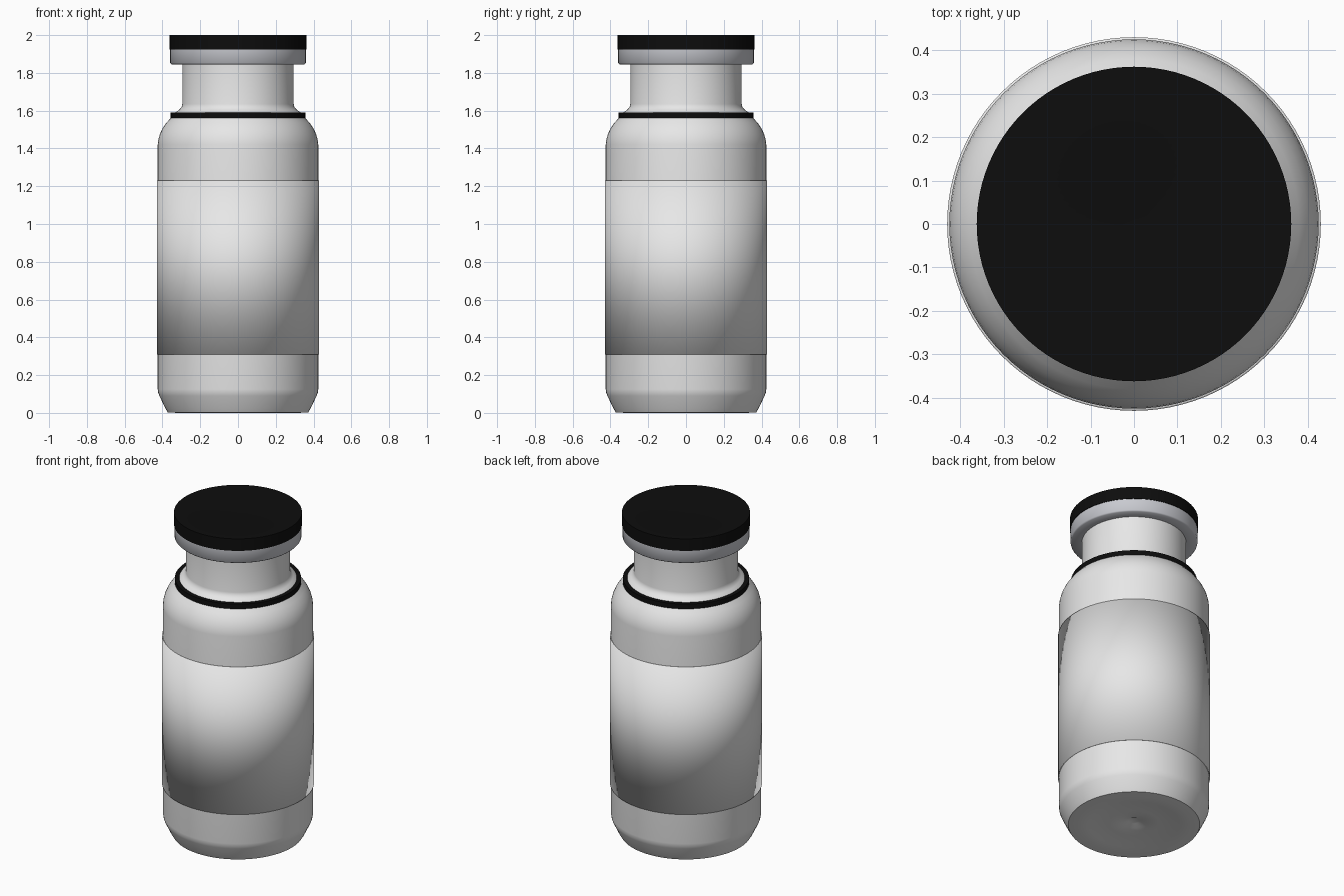
import bpy, math

if "Cube" in bpy.data.objects:
    bpy.data.objects.remove(bpy.data.objects["Cube"])


def material(name, rgb):
    m = bpy.data.materials.new(name)
    m.diffuse_color = (*rgb, 1)
    m.use_nodes = True
    m.node_tree.nodes["Principled BSDF"].inputs["Base Color"].default_value = m.diffuse_color
    return m


white = material("white", (0.8, 0.8, 0.8))
grey = material("cool grey", (0.58, 0.59, 0.63))
black = material("black", (0.004, 0.004, 0.004))


def lathe(name, profile, mat, closed=False, sharp=30, n=96):
    """Revolve (radius, height) points around z; listed from bottom to top on the outside."""
    verts, rings, faces = [], [], []
    for r, z in profile:
        start = len(verts)
        if r == 0:
            verts.append((0, 0, z))
            rings.append([start] * n)
        else:
            verts += [(r * math.cos(2 * math.pi * i / n), r * math.sin(2 * math.pi * i / n), z) for i in range(n)]
            rings.append(list(range(start, start + n)))
    pairs = list(zip(rings, rings[1:] + rings[:1])) if closed else list(zip(rings, rings[1:]))
    for a, b in pairs:
        for i in range(n):
            j = (i + 1) % n
            faces.append(list(dict.fromkeys((a[i], a[j], b[j], b[i]))))
    me = bpy.data.meshes.new(name)
    me.from_pydata(verts, [], faces)
    me.materials.append(mat)
    ob = bpy.data.objects.new(name, me)
    bpy.context.collection.objects.link(ob)
    bpy.ops.object.select_all(action='DESELECT')
    ob.select_set(True)
    bpy.context.view_layer.objects.active = ob
    if sharp:
        bpy.ops.object.shade_smooth_by_angle(angle=math.radians(sharp))
    else:
        bpy.ops.object.shade_smooth()
    return ob


# Bottle body: dimpled base, chamfered foot, straight wall, rounded shoulder and neck
lathe("bottle_body", [
    (0, 0.03), (0.03, 0.028), (0.06, 0.016), (0.14, 0.012), (0.22, 0.01), (0.26, 0.003),
    (0.32, 0), (0.372, 0.003), (0.385, 0.025), (0.416, 0.09), (0.422, 0.105), (0.425, 0.125),
    (0.425, 1.42), (0.422, 1.445), (0.414, 1.475), (0.4, 1.505), (0.38, 1.535),
    (0.355, 1.562), (0.335, 1.588), (0.312, 1.604), (0.299, 1.618), (0.295, 1.635),
    (0.295, 1.86)], white, sharp=50)

# Wrap-around label sleeve, softly shaded across its thin edges
lathe("label_sleeve", [(0.42, 0.31), (0.43, 0.31), (0.43, 1.23), (0.42, 1.23)], white, closed=True, sharp=0)

# Shoulder washer
lathe("shoulder_ring", [(0.326, 1.56), (0.357, 1.56), (0.357, 1.59), (0.326, 1.59)], black, closed=True)

# Cap: lower collar and dark top disc
lathe("cap_collar", [(0.29, 1.845), (0.352, 1.845), (0.359, 1.852), (0.359, 1.93), (0.29, 1.93)], grey, closed=True, sharp=50)
lathe("cap_top", [(0, 1.925), (0.362, 1.925), (0.362, 2.0), (0.055, 2.0), (0.03, 1.997), (0, 1.996)], black)
